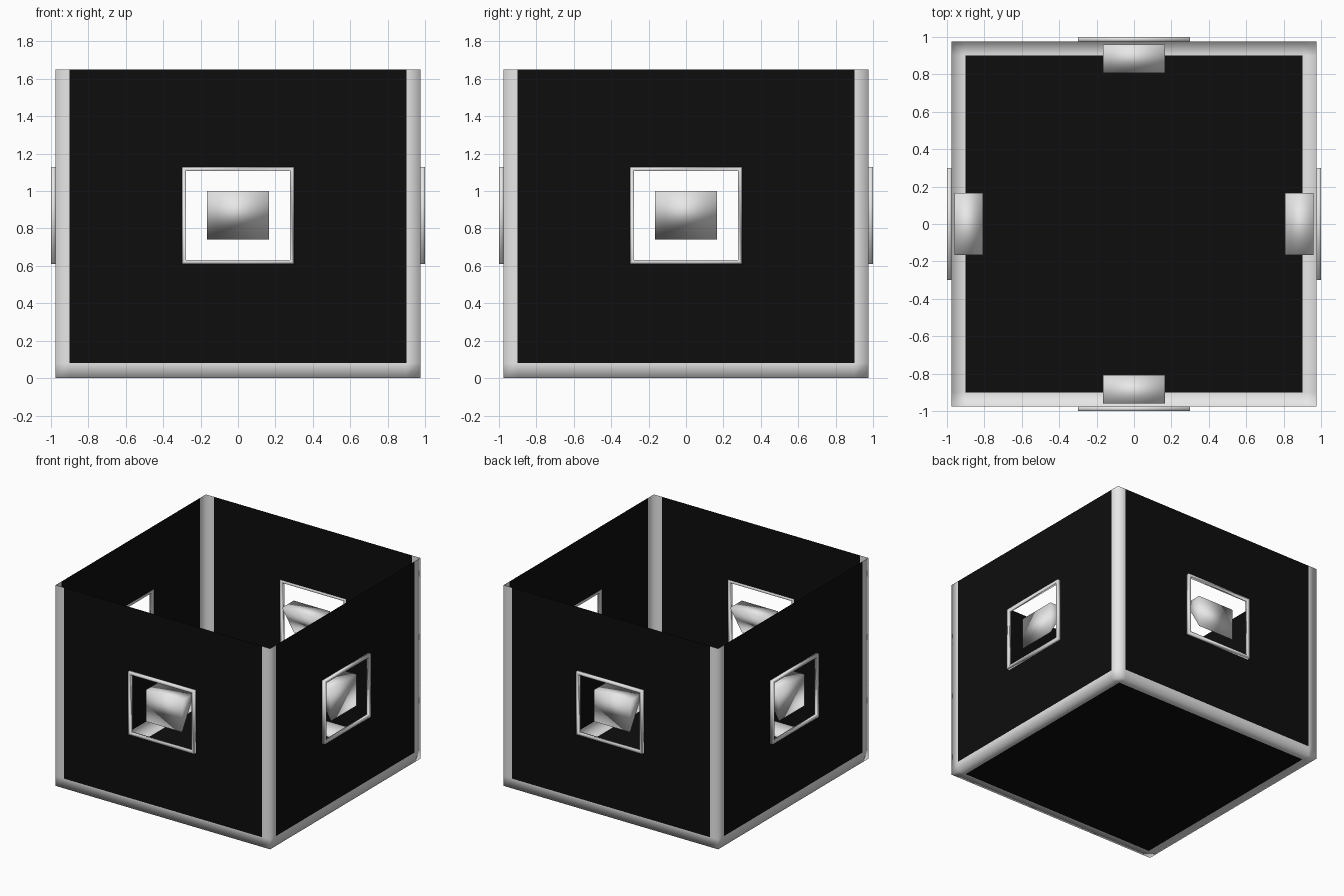
import bpy, bmesh
from math import pi
from mathutils import Matrix, Vector

cube = bpy.data.objects.get("Cube")
if cube:
    bpy.data.objects.remove(cube, do_unlink=True)


def material(name, value):
    m = bpy.data.materials.new(name)
    m.use_nodes = True
    colour = (value, value, value, 1)
    m.diffuse_color = colour
    m.node_tree.nodes["Principled BSDF"].inputs["Base Color"].default_value = colour
    return m


LIGHT = material("light grey", 0.8)
BLACK = material("black", 0.004)

HALF, INNER, HEIGHT, RIM = 0.975, 0.9, 1.65, 0.08
WIN, LOW, HIGH = 0.3, 0.61, 1.13          # window opening
MID = (LOW + HIGH) / 2
XS = [-HALF, -INNER, -WIN, WIN, INNER, HALF]
ZS = [0, RIM, LOW, HIGH, HEIGHT]


def finish(name, bm, mats):
    for f in bm.faces:
        f.smooth = True
    mesh = bpy.data.meshes.new(name)
    bm.to_mesh(mesh)
    bm.free()
    for m in mats:
        mesh.materials.append(m)
    ob = bpy.data.objects.new(name, mesh)
    bpy.context.collection.objects.link(ob)
    return ob


def sheet(bm, us, vs, place, is_dark, skip=lambda u, v: False):
    """Grid of quads; the colour follows the cell centre."""
    for a, b in zip(us, us[1:]):
        for c, d in zip(vs, vs[1:]):
            u, v = (a + b) / 2, (c + d) / 2
            if skip(u, v):
                continue
            corners = [(a, c), (b, c), (b, d), (a, d)]
            f = bm.faces.new([bm.verts.new(place(*p)) for p in corners])
            f.material_index = int(is_dark(u, v))


# Open-topped box: four walls with window openings, and a floor
bm = bmesh.new()
for k in range(4):
    turn = Matrix.Rotation(k * pi / 2, 3, 'Z')
    sheet(bm, XS, ZS, lambda u, v: turn @ Vector((u, -HALF, v)),
          lambda u, v: abs(u) < INNER and v > RIM,
          lambda u, v: abs(u) < WIN and LOW < v < HIGH)
sheet(bm, XS, XS, lambda u, v: Vector((u, -v, 0)),
      lambda u, v: max(abs(u), abs(v)) < INNER)
bmesh.ops.remove_doubles(bm, verts=bm.verts, dist=0.001)
finish("box_shell", bm, [LIGHT, BLACK])


# Window frame: rectangular ring standing out from the wall
def window_frame(name, turn):
    bm = bmesh.new()
    h = (HIGH - LOW) / 2
    rings = []
    for inset, y in ((0, -HALF), (0, -1), (0.022, -1), (0.022, -HALF)):
        w, t = WIN - inset, h - inset
        rings.append([bm.verts.new((sx * w, y, MID + sz * t))
                      for sx, sz in ((-1, -1), (1, -1), (1, 1), (-1, 1))])
    for i in range(4):
        r, s = rings[i], rings[(i + 1) % 4]
        for j in range(4):
            n = (j + 1) % 4
            bm.faces.new((r[j], r[n], s[n], s[j]))
    bmesh.ops.recalc_face_normals(bm, faces=bm.faces)
    finish(name, bm, [LIGHT]).matrix_world = turn


# Wedge in the opening: upright outer face, flat top, sloping underside
def wedge(name, turn):
    bm = bmesh.new()
    profile = [(-0.96, 0.74), (-0.96, 1.0), (-0.807, 1.0)]
    left = [bm.verts.new((-0.165, y, z)) for y, z in profile]
    right = [bm.verts.new((0.165, y, z)) for y, z in profile]
    bm.faces.new(left)
    bm.faces.new(right)
    for i in range(3):
        n = (i + 1) % 3
        bm.faces.new((left[i], left[n], right[n], right[i]))
    bmesh.ops.recalc_face_normals(bm, faces=bm.faces)
    finish(name, bm, [LIGHT]).matrix_world = turn


for k, side in enumerate(("front", "left", "back", "right")):
    turn = Matrix.Rotation(k * pi / 2, 4, 'Z')
    window_frame(side + "_window_frame", turn)
    wedge(side + "_wedge", turn)
